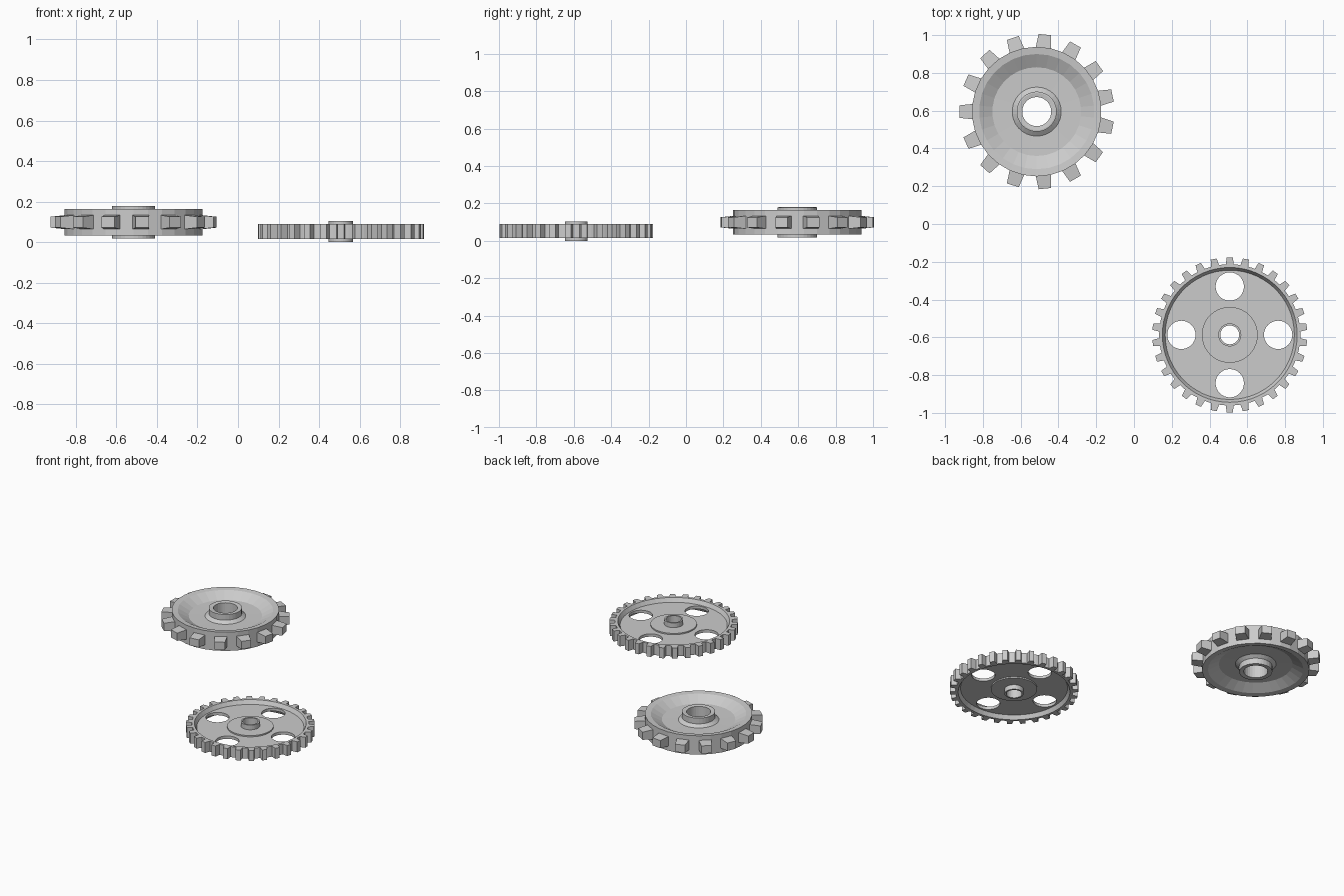
import bpy, bmesh, math
from math import sin, cos, pi, radians

if "Cube" in bpy.data.objects:
    bpy.data.objects.remove(bpy.data.objects["Cube"])


def finish(name, bm, loc):
    bmesh.ops.recalc_face_normals(bm, faces=bm.faces)
    me = bpy.data.meshes.new(name)
    bm.to_mesh(me)
    bm.free()
    ob = bpy.data.objects.new(name, me)
    bpy.context.collection.objects.link(ob)
    ob.location = loc
    return ob


def lathe(name, half, n, loc, offset=0.0):
    """Ring from an upper half profile (r, z), outside to inside, mirrored in z."""
    prof = half + [(r, -z) for r, z in reversed(half)]
    bm = bmesh.new()
    rings = []
    for i in range(n):
        a = 2 * pi * i / n + offset
        rings.append([bm.verts.new((r * cos(a), r * sin(a), z)) for r, z in prof])
    m = len(prof)
    for i in range(n):
        p, q = rings[i], rings[(i + 1) % n]
        for j in range(m):
            k = (j + 1) % m
            bm.faces.new((p[j], q[j], q[k], p[k]))
    return finish(name, bm, loc)


def teeth(name, count, start, base, tip, loc):
    """Tapered blocks; base and tip are (radius, half width, half height)."""
    bm = bmesh.new()
    for i in range(count):
        a = start + 2 * pi * i / count
        quads = []
        for r, w, h in (base, tip):
            quads.append([bm.verts.new((r * cos(a) - y * sin(a), r * sin(a) + y * cos(a), z))
                          for y, z in ((-w, -h), (w, -h), (w, h), (-w, h))])
        b, t = quads
        bm.faces.new(b)
        bm.faces.new(t)
        for j in range(4):
            k = (j + 1) % 4
            bm.faces.new((b[j], b[k], t[k], t[j]))
    return finish(name, bm, loc)


# Coarse gear: dished body with flared hub, and blunt teeth
A = (-0.515, 0.595, 0.099)
lathe("coarse_gear_body", [
    (0.343, 0.066), (0.305, 0.062), (0.235, 0.024), (0.130, 0.022),
    (0.106, 0.040), (0.106, 0.080), (0.098, 0.081), (0.077, 0.078)],
    30, A, radians(6))
teeth("coarse_gear_teeth", 15, pi, (0.325, 0.042, 0.036), (0.410, 0.033, 0.027), A)

# Fine gear: rim, teeth, thin web, raised disc and hub
B = (0.507, -0.587, 0.052)
lathe("fine_gear_rim", [(0.374, 0.037), (0.357, 0.037), (0.342, 0.010)], 60, B)
teeth("fine_gear_teeth", 30, pi / 2, (0.362, 0.023, 0.037), (0.410, 0.016, 0.037), B)
web = lathe("fine_gear_web", [(0.347, 0.010), (0.140, 0.010)], 60, B)
lathe("fine_gear_disc", [(0.148, 0.019), (0.055, 0.019)], 40, B)
lathe("fine_gear_hub", [(0.061, 0.052), (0.050, 0.052)], 32, B)

# Four round lightening holes through the web
bm = bmesh.new()
for i in range(4):
    made = bmesh.ops.create_cone(bm, cap_ends=True, segments=32,
                                 radius1=0.075, radius2=0.075, depth=0.2)
    bmesh.ops.translate(bm, verts=made["verts"],
                        vec=(0.256 * cos(i * pi / 2), 0.256 * sin(i * pi / 2), 0))
cutter = finish("hole_cutter", bm, B)
mod = web.modifiers.new("holes", "BOOLEAN")
mod.operation = "DIFFERENCE"
mod.solver = "EXACT"
mod.object = cutter
bpy.context.view_layer.objects.active = web
bpy.context.view_layer.update()
bpy.ops.object.modifier_apply(modifier=mod.name)
bpy.data.objects.remove(cutter, do_unlink=True)
